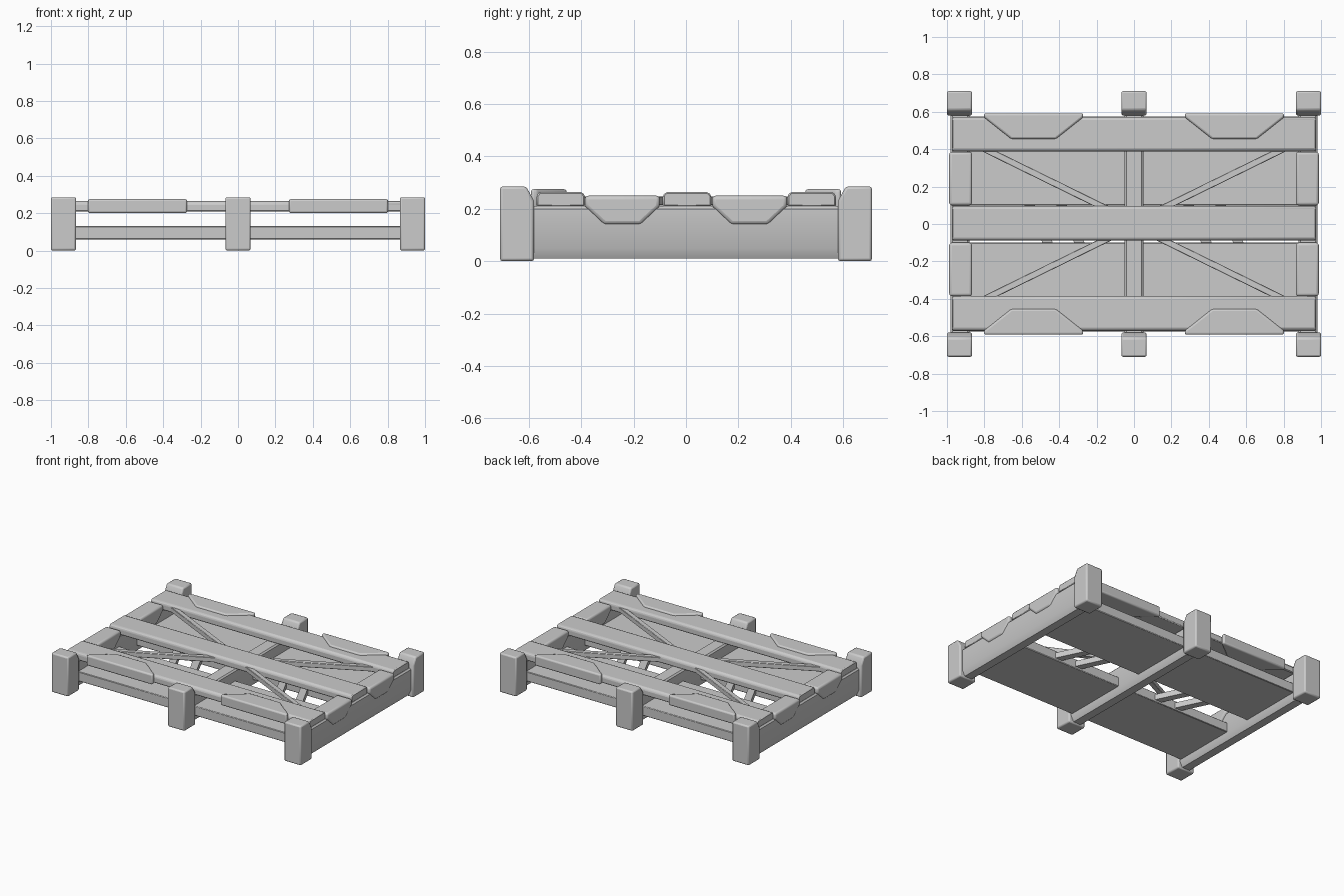
import bpy, bmesh, math
from mathutils import Matrix, Vector

cube = bpy.data.objects.get("Cube")
if cube:
    bpy.data.objects.remove(cube, do_unlink=True)

# One plain grey for the whole frame
grey = bpy.data.materials.new("plain_grey")
grey.use_nodes = True
GREY = (0.6, 0.6, 0.6, 1)
grey.diffuse_color = GREY
bsdf = grey.node_tree.nodes["Principled BSDF"]
bsdf.inputs["Base Color"].default_value = GREY
bsdf.inputs["Roughness"].default_value = 0.8


def prism(name, profile, length, axis, centre, bevel=0.012, segments=2, turn=0):
    """Extrude a 2D profile along an axis, centred on the given point."""
    place = {
        "X": lambda u, v, w: (w, u, v),
        "Y": lambda u, v, w: (u, w, v),
        "Z": lambda u, v, w: (u, v, w),
    }[axis]
    bm = bmesh.new()
    rings = [[bm.verts.new(place(u, v, w)) for u, v in profile]
             for w in (-length / 2, length / 2)]
    bm.faces.new(rings[0])
    bm.faces.new(rings[1])
    n = len(profile)
    for i in range(n):
        j = (i + 1) % n
        bm.faces.new((rings[0][i], rings[0][j], rings[1][j], rings[1][i]))
    bmesh.ops.recalc_face_normals(bm, faces=bm.faces)
    bm.transform(Matrix.Translation(Vector(centre)) @ Matrix.Rotation(turn, 4, "Z"))
    mesh = bpy.data.meshes.new(name)
    bm.to_mesh(mesh)
    bm.free()
    mesh.materials.append(grey)
    obj = bpy.data.objects.new(name, mesh)
    bpy.context.collection.objects.link(obj)
    if bevel:
        mod = obj.modifiers.new("soft_edges", "BEVEL")
        mod.width = bevel
        mod.segments = segments
        mod.limit_method = "ANGLE"
    bpy.ops.object.select_all(action="DESELECT")
    obj.select_set(True)
    bpy.context.view_layer.objects.active = obj
    bpy.ops.object.shade_smooth_by_angle(angle=math.radians(35))
    return obj


def box(w, h):
    return [(-w / 2, -h / 2), (w / 2, -h / 2), (w / 2, h / 2), (-w / 2, h / 2)]


# Legs: inner top edge cut at a slant
for side, s in (("front", -1), ("back", 1)):
    leg = [(0.58 * s, 0), (0.71 * s, 0), (0.71 * s, 0.285),
           (0.61 * s, 0.285), (0.58 * s, 0.23)]
    for where, x in (("right", -0.933), ("middle", 0), ("left", 0.933)):
        prism(f"{side}_{where}_leg", leg, 0.135, "X", (x, 0, 0), 0.01)

# Cross beams between the legs, narrower underneath
beam = [(-0.03, 0.01), (0.03, 0.01), (0.05, 0.05), (0.05, 0.2),
        (0.04, 0.21), (-0.04, 0.21), (-0.05, 0.2), (-0.05, 0.05)]
for where, x in (("right", -0.93), ("middle", 0), ("left", 0.93)):
    prism(f"{where}_cross_beam", beam, 1.17, "Y", (x, 0, 0), 0)

# Lower panels
for side, s in (("front", -1), ("back", 1)):
    prism(f"{side}_lower_panel", box(0.475, 0.07), 1.78, "X", (0, 0.3375 * s, 0.095), 0.004, 1)

# Slanted ribs joining the lower panels
for i, x in enumerate((-0.51, -0.34, 0.34, 0.51)):
    prism(f"lower_rib_{i + 1}", box(0.05, 0.04), 0.3, "Y", (x, 0, 0.095), 0, turn=0.45)

# Upper boards
for where, y in (("front", -0.478), ("middle", 0.004), ("back", 0.48)):
    w = 0.093
    board = [(-w, 0.208), (w, 0.208), (w, 0.25), (w - 0.012, 0.264),
             (0.012 - w, 0.264), (-w, 0.25)]
    prism(f"{where}_upper_board", board, 1.945, "X", (0, y, 0), 0.006, 1)

# Diagonal braces below the board tops
slope = math.atan(0.49)
for sx in (-1, 1):
    for sy in (-1, 1):
        prism("diagonal_brace", box(0.035, 0.035), 0.88, "X",
              (0.46 * sx, 0.235 * sy, 0.23), 0.003, 1, turn=slope * sx * sy)

# Wedge pads lying over the front and back boards
for sx in (-1, 1):
    for side, s in (("front", -1), ("back", 1)):
        pad = [(-0.265, 0.592 * s), (0.265, 0.592 * s), (0.265, 0.57 * s),
               (0.12, 0.455 * s), (-0.12, 0.455 * s), (-0.265, 0.57 * s)]
        prism(f"{side}_pad", pad, 0.075, "Z", (0.537 * sx, 0, 0.2375), 0.014, 3)

# Wedge pads wrapped over the end beams
for sx in (-1, 1):
    for sy in (-1, 1):
        pad = [(-0.143, 0.25), (0.143, 0.25), (0.143, 0.208),
               (0.07, 0.14), (-0.07, 0.14), (-0.143, 0.208)]
        prism("end_pad", pad, 0.122, "X", (0.927 * sx, 0.243 * sy, 0), 0.014, 3)
